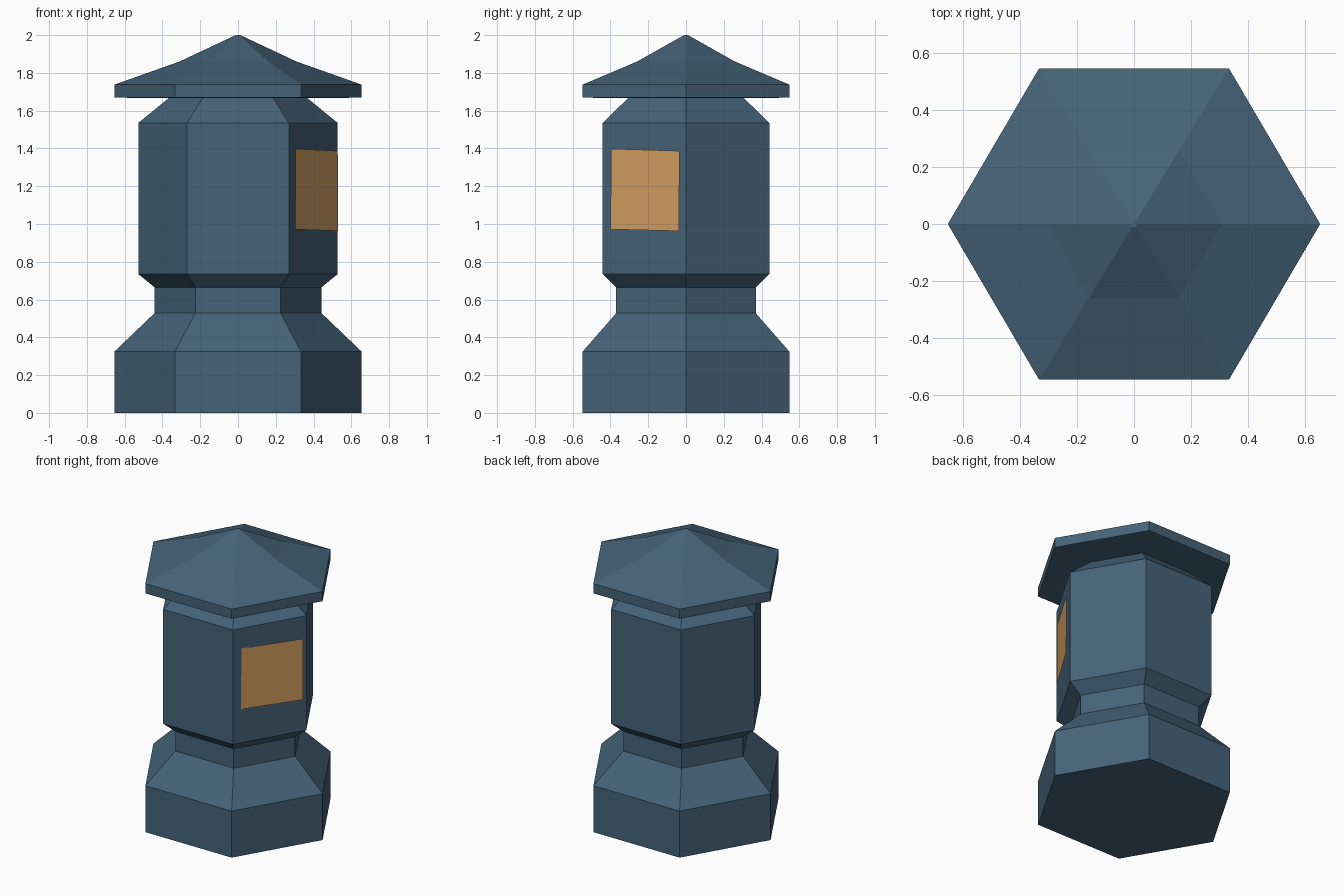
import bpy, bmesh

if "Cube" in bpy.data.objects:
    bpy.data.objects.remove(bpy.data.objects["Cube"])


def material(name, rgb):
    m = bpy.data.materials.new(name)
    m.diffuse_color = (*rgb, 1)
    m.use_nodes = True
    m.node_tree.nodes["Principled BSDF"].inputs["Base Color"].default_value = m.diffuse_color
    return m


blue = material("painted_blue", (0.06, 0.125, 0.19))
amber = material("window_amber", (0.66, 0.35, 0.12))

# Unit hexagon, slightly squashed front to back
HEX = [(1, 0), (0.51, 0.836), (-0.51, 0.836), (-1, 0), (-0.51, -0.836), (0.51, -0.836)]


def finish(name, bm, mat):
    mesh = bpy.data.meshes.new(name)
    bm.to_mesh(mesh)
    bm.free()
    mesh.materials.append(mat)
    ob = bpy.data.objects.new(name, mesh)
    bpy.context.collection.objects.link(ob)
    return ob


def hex_stack(name, profile):
    """Loft the hexagon through (radius, height) pairs and cap both ends."""
    bm = bmesh.new()
    rings = [[bm.verts.new((x * r, y * r, z)) for x, y in HEX] for r, z in profile]
    for a, b in zip(rings, rings[1:]):
        for i in range(6):
            j = (i + 1) % 6
            bm.faces.new((a[i], a[j], b[j], b[i]))
    bm.faces.new(rings[0][::-1])
    bm.faces.new(rings[-1])
    return finish(name, bm, blue)


# Pedestal, waist and lantern housing
hex_stack("lantern_body", [(0.654, 0), (0.654, 0.325), (0.442, 0.528), (0.442, 0.665),
                           (0.528, 0.735), (0.528, 1.535), (0.365, 1.668)])

# Overhanging roof with two pitches
hex_stack("roof", [(0.49, 1.666), (0.654, 1.67), (0.654, 1.738), (0.31, 1.86), (0.012, 2.0)])

# Window panel on the front right face, hung slightly askew
bm = bmesh.new()
corners = [(0.302, -0.40, 0.972), (0.53, -0.038, 0.963), (0.528, -0.034, 1.387), (0.305, -0.396, 1.398)]
bm.faces.new([bm.verts.new(c) for c in corners])
finish("window", bm, amber)
